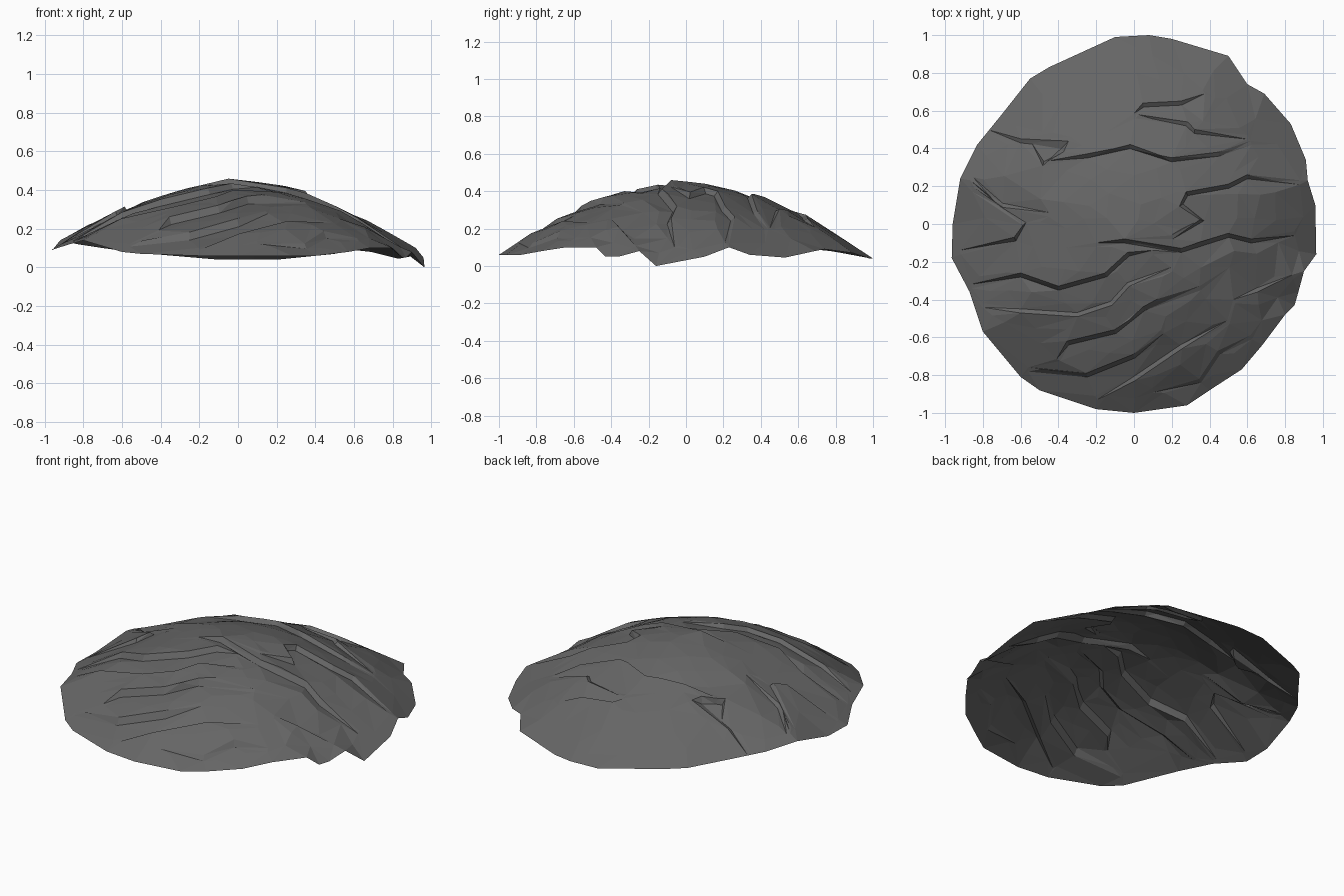
import bpy, math, random
from mathutils import Vector
from mathutils.geometry import delaunay_2d_cdt

if "Cube" in bpy.data.objects:
    bpy.data.objects.remove(bpy.data.objects["Cube"])

random.seed(4)

# Rim of the shell: x, y, height
RIM = [(.08, 1, .04), (.2, .98, .04), (.5, .89, .07), (.6, .74, .09), (.69, .69, .08), (.83, .53, .045),
       (.91, .34, .06), (.92, .23, .1), (.96, .1, .05), (.965, -.16, 0), (.9, -.25, .08), (.87, -.36, .05),
       (.85, -.43, .05), (.8, -.48, .1), (.68, -.64, .1), (.57, -.77, .08), (.4, -.88, .06), (.28, -.96, .06),
       (0, -1, .06), (-.2, -.98, .06), (-.5, -.88, .07), (-.6, -.81, .08), (-.8, -.57, .14), (-.87, -.36, .12),
       (-.965, -.18, .09), (-.96, 0, .09), (-.92, .24, .14), (-.83, .42, .12), (-.7, .58, .1), (-.55, .77, .08),
       (-.45, .83, .07), (-.1, .99, .04)]

# Ledge lines: step height, then the path across the top (left side is the high side)
L1 = (.016, [(-.78, .49), (-.6, .44), (-.34, .45), (-.38, .39), (-.48, .32), (-.25, .36), (-.02, .41),
             (.2, .34), (.45, .37), (.62, .43)])
L2 = (.014, [(.01, .58), (.05, .63), (.25, .64), (.37, .7)])
L3 = (.012, [(.01, .57), (.28, .53), (.32, .49), (.6, .46)])
L4 = (.016, [(.2, -.07), (.36, .02), (.25, .1), (.28, .16), (.5, .2), (.6, .25), (.88, .22)])
L5 = (.016, [(-.2, -.11), (-.05, -.09), (.25, -.14), (.5, -.06), (.62, -.09), (.85, -.05)])
L6 = (.016, [(-.86, -.33), (-.6, -.27), (-.4, -.34), (-.15, -.27), (-.03, -.16), (.1, -.15)])
L7 = (-.014, [(-.8, -.43), (-.6, -.46), (-.3, -.48), (-.12, -.42), (-.03, -.32), (.2, -.24)])
L8 = (.018, [(-.4, -.72), (-.35, -.63), (-.1, -.57), (.05, -.45), (.35, -.34)])
L9 = (.018, [(-.56, -.77), (-.25, -.8), (0, -.7), (.15, -.57)])
L10 = (-.014, [(-.2, -.92), (0, -.82), (.25, -.65), (.5, -.52)])
L11 = (.016, [(.1, -.88), (.35, -.83), (.45, -.68), (.62, -.6)])
L12 = (-.014, [(.53, -.41), (.65, -.35), (.84, -.28)])
L13 = (.014, [(-.92, -.15), (-.63, -.08), (-.58, 0), (-.85, .18)])
L14 = (-.012, [(-.86, .24), (-.7, .1), (-.45, .05)])
LEDGES = [(a, [Vector(p) for p in pts]) for a, pts in
          (L1, L2, L3, L4, L5, L6, L7, L8, L9, L10, L11, L12, L13, L14)]


def cross(a, b):
    return a.x * b.y - a.y * b.x


def rim_at(p):
    """Relative radius of p and rim height in its direction."""
    if p.length < 1e-6:
        return 0, .07
    for i, a in enumerate(RIM):
        b = RIM[(i + 1) % len(RIM)]
        va, vb = Vector(a[:2]), Vector(b[:2])
        if cross(va, p) <= 1e-9 and cross(p, vb) <= 1e-9:
            e = vb - va
            den = cross(p, e)
            s = cross(va, e) / den
            hit = p * s
            t = (hit - va).length / e.length
            return 1 / s, a[2] + (b[2] - a[2]) * t
    return 1, .07


def ledge_height(p):
    z = 0
    for amp, pts in LEDGES:
        best, side, along = 9, 0, 0
        n = len(pts) - 1
        for i in range(n):
            e = pts[i + 1] - pts[i]
            t = max(0, min(1, (p - pts[i]).dot(e) / e.length_squared))
            d = (p - pts[i] - e * t).length
            if d < best:
                best, along = d, (i + t) / n
                side = 1 if cross(e, p - pts[i]) > 0 else -1
        if best < .4:
            z += amp * side * math.exp(-best / .09) * min(1, 5 * along + .1, 5 * (1 - along) + .1)
    return z


def height(p):
    r, zr = rim_at(p)
    r = min(r, 1)
    return zr + (.445 - zr) * (1 - r ** 1.75) + ledge_height(p) * min(1, (1 - r) * 6)


# Outline, ledge edges on both sides of each line, and loose facet points
verts = [Vector(p[:2]) for p in RIM]
outline = list(range(len(verts)))
edges = []
for amp, pts in LEDGES:
    for off in (.011, -.011):
        start = len(verts)
        for i, p in enumerate(pts):
            d = (pts[min(i + 1, len(pts) - 1)] - pts[max(i - 1, 0)]).normalized()
            verts.append(p + Vector((-d.y, d.x)) * off)
        edges += [(k, k + 1) for k in range(start, len(verts) - 1)]
step = .13
for i in range(-8, 9):
    for j in range(-8, 9):
        p = Vector((i + random.uniform(-.3, .3), j + random.uniform(-.3, .3))) * step
        near = min((p - v).length for v in verts)
        if rim_at(p)[0] < .94 and near > .05:
            verts.append(p)

out = delaunay_2d_cdt(verts, edges, [outline], 1, 1e-5)
co = [Vector((p.x, p.y, height(p))) for p in out[0]]
low = min(c.z for c in co)
co = [(c.x, c.y, c.z - low) for c in co]

# Domed rock shell
mesh = bpy.data.meshes.new("rock_shell")
mesh.from_pydata(co, [], [list(f) for f in out[2]])
mesh.update()
shell = bpy.data.objects.new("rock_shell", mesh)
bpy.context.collection.objects.link(shell)

stone = bpy.data.materials.new("dark grey stone")
stone.diffuse_color = (.13, .13, .13, 1)
stone.use_nodes = True
stone.node_tree.nodes["Principled BSDF"].inputs["Base Color"].default_value = stone.diffuse_color
mesh.materials.append(stone)
